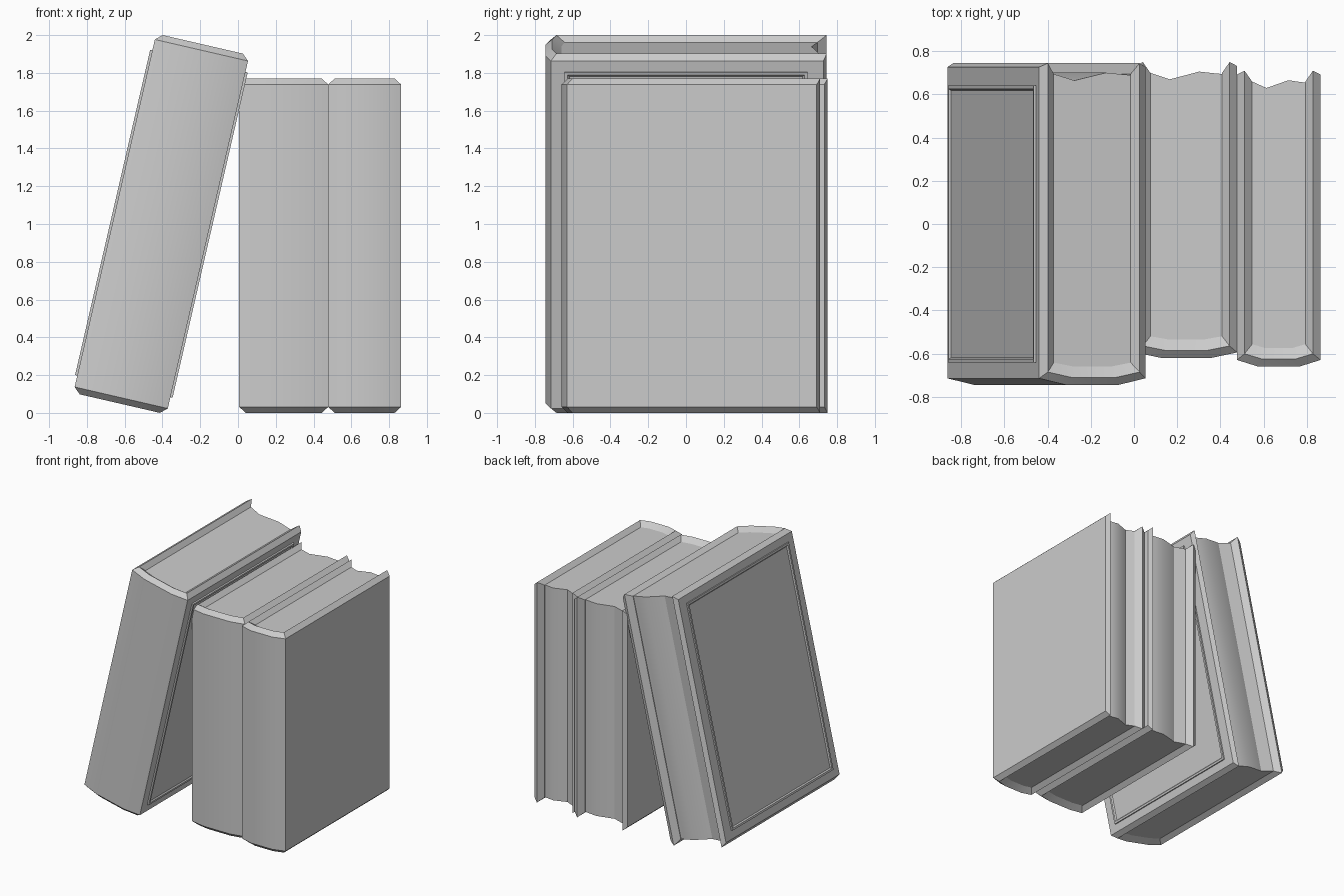
import bpy, bmesh, math

if "Cube" in bpy.data.objects:
    bpy.data.objects.remove(bpy.data.objects["Cube"])

T = 0.035      # half of the board thickness
RIM = 0.032    # height of the bevelled rim


def finish(name, bm, loc, tilt):
    bmesh.ops.recalc_face_normals(bm, faces=bm.faces)
    me = bpy.data.meshes.new(name)
    bm.to_mesh(me)
    bm.free()
    ob = bpy.data.objects.new(name, me)
    bpy.context.collection.objects.link(ob)
    ob.location = loc
    ob.rotation_euler = (0, tilt, 0)
    bpy.ops.object.select_all(action='DESELECT')
    bpy.context.view_layer.objects.active = ob
    ob.select_set(True)
    bpy.ops.object.shade_smooth_by_angle(angle=math.radians(30))
    return ob


def u_path(w, inset, front, bulge, back):
    # open U outline: back left, around the curved spine, back right
    a, b = inset, w - inset
    q = (b - a) * 0.25
    return [(a, back), (a, front + bulge), (a + q, front),
            (b - q, front), (b, front + bulge), (b, back)]


def book(name, w, h, front, bulge, back, loc, tilt=0):
    outer = u_path(w, 0, front, bulge, back - 0.018)
    mid = u_path(w, T, front + 0.035, bulge * 0.8, back)
    inner = u_path(w, 2 * T, front + 0.085, bulge * 0.6, back - 0.05)

    # cover: roof-edged section swept along the U
    bm = bmesh.new()
    rings = []
    for o, m, i in zip(outer, mid, inner):
        section = [(o, RIM), (m, 0), (i, RIM), (i, h - RIM), (m, h), (o, h - RIM)]
        rings.append([bm.verts.new((p[0], p[1], z)) for p, z in section])
    for r, s in zip(rings, rings[1:]):
        for k in range(6):
            n = (k + 1) % 6
            bm.faces.new((r[k], r[n], s[n], s[k]))
    for r in (rings[0], rings[-1]):
        bm.faces.new((r[0], r[1], r[4], r[5]))
        bm.faces.new((r[1], r[2], r[3], r[4]))
    finish(name + "_cover", bm, loc, tilt)

    # pages: block with a wavy fore edge
    bm = bmesh.new()
    a, b = 2 * T, w - 2 * T
    wave = [(1, 0.055), (0.9, 0.052), (0.68, 0.044), (0.27, 0.08), (0, 0.05)]
    outline = inner[1:5] + [(a + (b - a) * t, back - d) for t, d in wave]
    base = bm.faces.new([bm.verts.new((x, y, RIM)) for x, y in outline])
    ext = bmesh.ops.extrude_face_region(bm, geom=[base], use_keep_orig=True)
    for v in ext['geom']:
        if isinstance(v, bmesh.types.BMVert):
            v.co.z = h - RIM
    finish(name + "_pages", bm, loc, tilt)


def cover_panel(name, x, side, y0, y1, z0, z1, loc, tilt):
    # thin raised plate with a sunken field inside its border
    bm = bmesh.new()
    bmesh.ops.create_cube(bm, size=1)
    for v in bm.verts:
        v.co = (x + side * (0.012 if v.co.x * side > 0 else -0.005),
                y0 if v.co.y < 0 else y1, z0 if v.co.z < 0 else z1)
    bm.normal_update()
    face = [f for f in bm.faces if f.normal.x * side > 0.9]
    bmesh.ops.inset_region(bm, faces=face, thickness=0.022)
    bmesh.ops.inset_region(bm, faces=face, thickness=0.012, depth=-0.009)
    finish(name, bm, loc, tilt)


# leaning book with framed covers
lean, lean_loc = math.radians(13), (-0.872, 0, 0.106)
book("leaning_book", 0.506, 1.952, -0.745, 0.03, 0.745, lean_loc, lean)
for label, x, side in (("left", 0, -1), ("right", 0.506, 1)):
    cover_panel("leaning_book_panel_" + label, x, side, -0.642, 0.642,
                0.094, 1.861, lean_loc, lean)

# two upright books
book("middle_book", 0.472, 1.77, -0.62, 0.025, 0.75, (0.006, 0, 0))
book("right_book", 0.387, 1.77, -0.66, 0.03, 0.71, (0.477, 0, 0))
